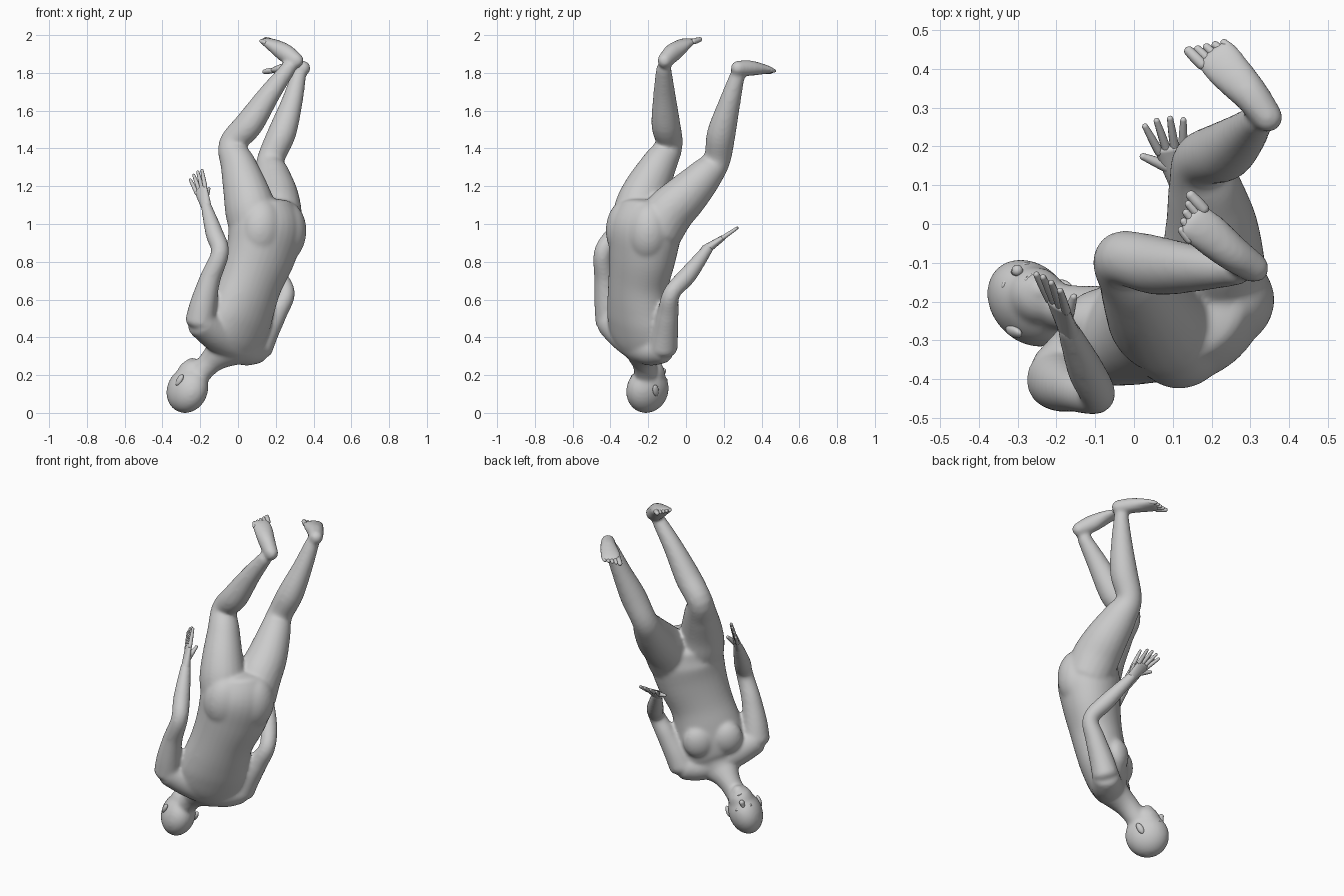
import bpy, bmesh, math
from mathutils import Vector as V, Matrix

if "Cube" in bpy.data.objects:
    bpy.data.objects.remove(bpy.data.objects["Cube"])

FRONT = V((-.65, .75, 0)).normalized()      # way the chest faces
LEFT = V((.75, .65, -.1)).normalized()      # figure's own left


def spline(r, steps):
    out = []
    for i in range(len(r) - 1):
        a, b, c, d = r[max(i - 1, 0)], r[i], r[i + 1], r[min(i + 2, len(r) - 1)]
        for k in range(steps):
            t = k / steps
            out.append([.5 * (2 * q + (s - p) * t + (2 * p - 5 * q + 4 * s - w) * t * t
                              + (3 * q - p - 3 * s + w) * t ** 3)
                        for p, q, s, w in zip(a, b, c, d)])
    return out + [list(r[-1])]


def tube(bm, rings, front, n=20, steps=5):
    """Loft ellipses (x, y, z, half width, half depth) with rounded ends."""
    rs = spline(rings, steps)
    pts = [V(r[:3]) for r in rs]
    m = len(rs) - 1
    tan = [(pts[min(i + 1, m)] - pts[max(i - 1, 0)]).normalized() for i in range(m + 1)]
    caps = [(.98, .2), (.85, .53), (.6, .8), (.25, .97)]
    full = []
    for i in range(m + 1):
        a, b = rs[i][3:5]
        e = min(b, .045)
        ext = [(pts[i], tan[i], a, b)]
        if i == 0:
            ext = [(pts[i] - tan[i] * e * h, tan[i], a * k, b * k) for k, h in reversed(caps)] + ext
        if i == m:
            ext += [(pts[i] + tan[i] * e * h, tan[i], a * k, b * k) for k, h in caps]
        full += ext
    loops = []
    for p, t, a, b in full:
        s = t.cross(front).normalized()
        f = s.cross(t)
        loops.append([bm.verts.new(p + s * a * math.cos(2 * math.pi * j / n)
                                   + f * b * math.sin(2 * math.pi * j / n)) for j in range(n)])
    for A, B in zip(loops, loops[1:]):
        for j in range(n):
            bm.faces.new((A[j], A[(j + 1) % n], B[(j + 1) % n], B[j]))
    bm.faces.new(loops[0][::-1])
    bm.faces.new(loops[-1])


def ball(bm, c, axes, radii):
    rot = Matrix(axes).transposed().to_4x4()
    mat = Matrix.Translation(c) @ rot @ Matrix.Diagonal((*radii, 1))
    bmesh.ops.create_uvsphere(bm, u_segments=24, v_segments=16, radius=1, matrix=mat)


def finish(bm, name, smooth=0):
    bmesh.ops.recalc_face_normals(bm, faces=bm.faces[:])
    me = bpy.data.meshes.new(name)
    bm.to_mesh(me)
    bm.free()
    ob = bpy.data.objects.new(name, me)
    bpy.context.collection.objects.link(ob)
    me.polygons.foreach_set("use_smooth", [True] * len(me.polygons))
    if smooth:
        r = ob.modifiers.new("union", 'REMESH')
        r.mode, r.voxel_size, r.use_smooth_shade = 'VOXEL', .009, True
        s = ob.modifiers.new("blend", 'SMOOTH')
        s.factor, s.iterations = .5, smooth
    return ob


body = bmesh.new()
# torso, neck and shoulders
tube(body, [(.14, -.20, 1.08, .17, .15), (.148, -.215, .98, .208, .178), (.122, -.23, .85, .20, .165),
            (.07, -.25, .70, .18, .147), (.03, -.255, .58, .188, .14), (0, -.255, .48, .197, .13),
            (-.03, -.255, .39, .18, .11), (-.065, -.245, .34, .11, .085)], FRONT, 32)
tube(body, [(-.03, -.25, .36, .13, .09), (-.10, -.235, .31, .088, .075), (-.155, -.22, .26, .062, .064),
            (-.22, -.21, .19, .06, .062)], FRONT)
tube(body, [(-.195, -.395, .48, .082, .085), (-.115, -.325, .42, .092, .095), (-.03, -.255, .365, .09, .095),
            (.04, -.19, .335, .085, .09), (.1, -.125, .335, .074, .078)], FRONT)
# buttocks and chest
torso_axes = (LEFT, FRONT, FRONT.cross(LEFT).normalized())
for s in (-1, 1):
    ball(body, V((.14, -.205, .965)) - FRONT * .066 + LEFT * .08 * s, torso_axes, (.122, .115, .165))
    ball(body, V((-.005, -.245, .52)) + FRONT * .07 + LEFT * .08 * s, torso_axes, (.09, .066, .10))

# arms: shoulder, upper arm, elbow, forearm, wrist
tube(body, [(-.2, -.4, .485, .08, .08), (-.183, -.415, .58, .071, .071), (-.148, -.43, .71, .056, .056),
            (-.095, -.44, .85, .048, .048), (-.125, -.375, .95, .048, .048), (-.17, -.27, 1.10, .029, .029)], FRONT)
tube(body, [(.11, -.12, .345, .076, .076), (.145, -.11, .42, .069, .069), (.205, -.095, .53, .057, .057),
            (.256, -.075, .635, .046, .046), (.205, .01, .73, .048, .048), (.115, .12, .875, .029, .029)], FRONT)

# legs: hip, thigh, knee, calf, ankle
tube(body, [(.085, -.26, .98, .13, .135), (.065, -.243, 1.08, .132, .14), (.04, -.21, 1.18, .117, .124),
            (.002, -.145, 1.31, .093, .098),
            (-.03, -.09, 1.42, .073, .073), (.06, -.107, 1.53, .074, .078), (.168, -.115, 1.69, .056, .06),
            (.265, -.118, 1.82, .041, .041)], FRONT)
tube(body, [(.21, -.15, .96, .13, .135), (.205, -.09, 1.06, .128, .136), (.20, 0, 1.15, .115, .122),
            (.183, .095, 1.25, .093, .098),
            (.173, .163, 1.34, .073, .073), (.232, .187, 1.48, .074, .078), (.284, .23, 1.64, .056, .06),
            (.32, .27, 1.78, .041, .041)], FRONT)

# feet
UP = V((0, 0, 1))
tube(body, [(.308, -.112, 1.865, .04, .042), (.25, -.072, 1.905, .048, .05), (.19, -.022, 1.945, .055, .035),
            (.15, .008, 1.966, .054, .02)], UP)
tube(body, [(.345, .275, 1.825, .04, .04), (.298, .337, 1.825, .048, .042), (.238, .402, 1.82, .058, .028),
            (.208, .438, 1.813, .057, .018)], UP)

# head: skull, jaw, muzzle
HL = V((.7, .63, -.3)).normalized()
HF = V((-.5, .66, .42))
HF = (HF - HL * HF.dot(HL)).normalized()
HU = HF.cross(HL).normalized()
C = V((-.268, -.204, .122))
head_axes = (HL, HF, HU)


def on_head(l, f, u):
    return C + HL * l + HF * f + HU * u


ball(body, on_head(0, 0, 0), head_axes, (.096, .124, .126))
ball(body, on_head(0, .04, -.075), head_axes, (.072, .078, .085))
ball(body, on_head(0, .07, -.125), head_axes, (.036, .039, .034))
finish(body, "body", 16)

# face details
face = bmesh.new()
tube(face, [(*on_head(0, .106, -.02), .008, .008), (*on_head(0, .123, -.055), .015, .015)], HL, 12)
for u in (-.09, -.1):
    ball(face, on_head(0, .104, u), head_axes, (.022, .01, .006))
for s in (-1, 1):
    ball(face, on_head(.034 * s, .099, -.025), head_axes, (.016, .012, .008))
finish(face, "face_features")

for s, side in ((-1, "right"), (1, "left")):
    ear = bmesh.new()
    ball(ear, on_head(.092 * s, -.012, -.035), head_axes, (.013, .018, .034))
    finish(ear, side + "_ear")


def hand(name, wrist, tip, normal, thumb, fan):
    wrist, tip, thumb = V(wrist), V(tip), V(thumb).normalized()
    ln = (tip - wrist).length
    d = (tip - wrist) / ln
    s = d.cross(V(normal)).normalized()
    n = s.cross(d)
    bm = bmesh.new()
    tube(bm, [(*(wrist + d * ln * k), a, b) for k, a, b in
              ((-.1, .027, .026), (.2, .036, .02), (.45, .041, .015))], n, 16)
    for i in range(4):
        k = i - 1.5
        base = wrist + d * ln * .45 + s * k * .021
        way = (d + s * k * fan).normalized()
        reach = ln * (.54 - .05 * abs(k))
        tube(bm, [(*(base + way * reach * q), r, r) for q, r in ((0, .012), (.5, .0105), (.93, .008))], n, 10, 3)
    base = wrist + d * ln * .12
    tube(bm, [(*(base + thumb * q), r, r) for q, r in ((0, .018), (.05, .014), (.095, .009))], n, 10, 3)
    finish(bm, name)


hand("right_hand", (-.17, -.27, 1.10), (-.228, -.135, 1.28), (.7, .7, -.27), (.25, .75, .75), .09)
hand("left_hand", (.113, .12, .875), (.073, .28, .985), (0, -.6, .8), (-.98, .40, .3), .15)


def toes(name, base, way, inner):
    base, way = V(base), V(way).normalized()
    s = way.cross(UP).normalized()
    s = s if s.dot(V(inner)) > 0 else -s
    bm = bmesh.new()
    for i in range(5):
        b = base + s * (.041 - .021 * i) - way * .006 * i
        r = .015 if i == 0 else .0115
        tip = b + way * (.048 - .004 * i) + s * .006
        tube(bm, [(*b, r, r), (*((b + tip) / 2), r, r), (*tip, r * .85, r * .8)], UP, 10, 3)
    finish(bm, name)


toes("right_toes", (.152, .008, 1.966), (-.19, .16, .06), (.6, .7, 0))
toes("left_toes", (.208, .438, 1.812), (-.16, .20, -.03), (-.75, -.6, 0))
